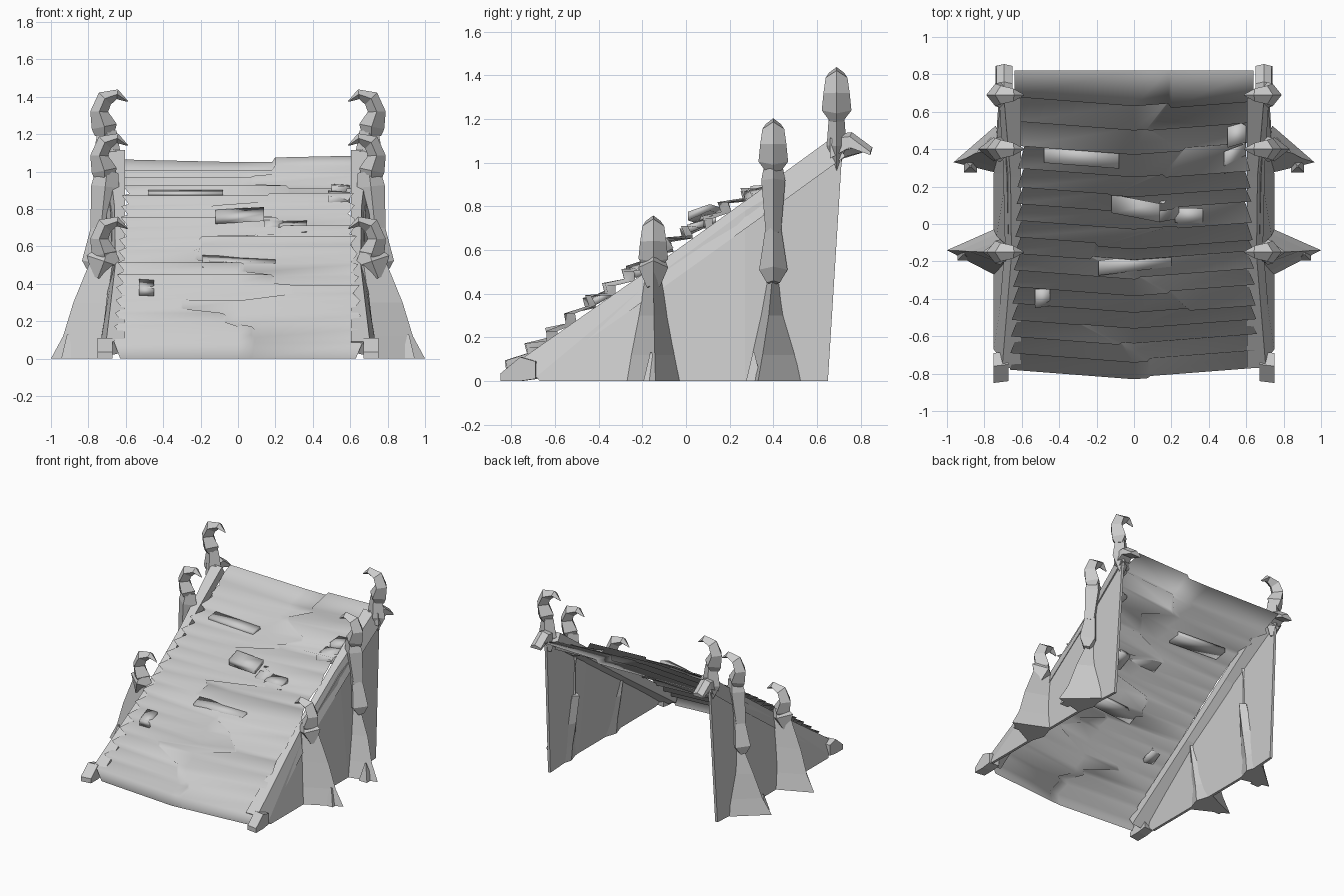
import bpy, bmesh, math, random
from mathutils import Vector

random.seed(4)
cube = bpy.data.objects.get("Cube")
if cube:
    bpy.data.objects.remove(cube)

mat = bpy.data.materials.new("weathered_grey")
mat.use_nodes = True
GREY = (0.6, 0.6, 0.6, 1)
mat.diffuse_color = GREY
mat.node_tree.nodes["Principled BSDF"].inputs["Base Color"].default_value = GREY


def finish(name, bm, smooth_angle=0):
    mesh = bpy.data.meshes.new(name)
    bm.to_mesh(mesh)
    bm.free()
    mesh.materials.append(mat)
    obj = bpy.data.objects.new(name, mesh)
    bpy.context.collection.objects.link(obj)
    if smooth_angle:
        bpy.ops.object.select_all(action='DESELECT')
        obj.select_set(True)
        bpy.context.view_layer.objects.active = obj
        bpy.ops.object.shade_smooth_by_angle(angle=math.radians(smooth_angle))


def skin(bm, rings):
    """Join equal rings of points into a closed solid."""
    loops = [[bm.verts.new(p) for p in ring] for ring in rings]
    n = len(loops[0])
    for a, b in zip(loops, loops[1:]):
        for i in range(n):
            j = (i + 1) % n
            bm.faces.new((a[i], a[j], b[j], b[i]))
    bm.faces.new(loops[0])
    bm.faces.new(loops[-1])
    bmesh.ops.recalc_face_normals(bm, faces=bm.faces)


def diamond_loft(bm, s, y, sections):
    """Diamond sections (x, z, half thickness, half width) along a path."""
    rings = []
    for i, (x, z, t, w) in enumerate(sections):
        a = sections[max(i - 1, 0)]
        b = sections[min(i + 1, len(sections) - 1)]
        d = Vector((b[0] - a[0], 0, b[1] - a[1])).normalized()
        n = Vector((d.z, 0, -d.x)) * t
        c, side = Vector((x, y, z)), Vector((0, w, 0))
        rings.append([Vector((p.x * s, p.y, p.z)) for p in (c + n, c + side, c - n, c - side)])
    skin(bm, rings)


# Curved deck profile: y, z of the step tops
DECK = [(-0.83, 0.05), (-0.7, 0.165), (-0.55, 0.285), (-0.3, 0.475), (0, 0.685),
        (0.2, 0.815), (0.36, 0.905), (0.55, 0.97), (0.69, 1.01), (0.85, 1.06)]


def deck_z(y):
    for (y0, z0), (y1, z1) in zip(DECK, DECK[1:]):
        if y <= y1:
            break
    return z0 + (z1 - z0) * (y - y0) / (y1 - y0)


def bow(x):
    return -0.05 * (1 - abs(x) / 0.65)


# Stepped deck: one sheet of risers and treads, with a crooked split along it
fronts = [-0.78 + 0.089 * i for i in range(12)] + [0.3, 0.42, 0.55, 0.68]
last = len(fronts) - 2
rows = []
for i, y in enumerate(fronts):
    half = 0.665 - 0.06 * i / len(fronts)
    split = 0.08 if i < 2 else 0.19 if i > last else random.uniform(-0.35, 0.35)
    lift = 0.025 if i > last else random.uniform(-0.02, 0.02)
    tooth = 0.035 if i < last else 0
    if i > last:
        half = 0.64
    xs = sorted([-half, 0, split - 0.008, split + 0.008, half])
    low, high = [], []
    for x in xs:
        up = lift if x > split else 0
        xl = x * (1 - tooth / half) if abs(x) == half else x
        z = deck_z(y) + up
        low.append((xl, y + bow(x) + 0.012, 0 if i == 0 else z - 0.045))
        high.append((x, y + bow(x) - up, z))
    rows += [low, high]
rows.append([(x, 0.82, z) for x, z in
             ((-0.64, 1.065), (0, 1.05), (0.182, 1.05), (0.198, 1.075), (0.64, 1.085))])
bm = bmesh.new()
grid = [[bm.verts.new(p) for p in row] for row in rows]
for a, b in zip(grid, grid[1:]):
    for i in range(len(a) - 1):
        bm.faces.new((a[i], a[i + 1], b[i + 1], b[i]))
finish("deck_steps", bm, 180)

# Loose patch boards: x range, y range, lift, skew
bm = bmesh.new()
for x0, x1, yf, yb, lift, skew in [
        (-0.12, 0.14, 0.1, 0.2, 0.01, -0.2), (0.14, 0.24, 0.05, 0.16, 0, 0.1),
        (0.22, 0.37, 0.04, 0.12, 0, -0.1), (-0.19, 0.2, -0.24, -0.16, 0.01, 0.12),
        (0.48, 0.6, 0.28, 0.4, 0.01, 0.3), (0.5, 0.6, 0.42, 0.53, 0, 0.2),
        (-0.48, -0.08, 0.34, 0.44, 0, 0), (-0.53, -0.45, -0.44, -0.34, 0.01, 0.2)]:
    rings = []
    for x in (x0, x1):
        dy, dz = bow(x) + skew * (x - x0), lift - skew * 0.3 * (x - x0)
        zf, zb = deck_z(yf) + dz, deck_z(yb) + dz - 0.03
        rings.append([(x, yf + dy, zf), (x, yb + dy, zb),
                      (x, yb + dy, zb - 0.03), (x, yf + dy, zf - 0.04)])
    skin(bm, rings)
finish("patch_boards", bm, 100)

# Horn curl, relative to the top of a post
HORN = [(0.015, -0.005, 0.05, 0.03), (0.015, 0.045, 0.068, 0.068), (0.042, 0.125, 0.048, 0.06),
        (0.012, 0.195, 0.045, 0.05), (-0.055, 0.218, 0.026, 0.034), (-0.11, 0.18, 0.003, 0.004)]

# Posts: name, y, horn base height, stacked column pieces
POSTS = [
    ("front", -0.15, 0.515, [[(0.70, 0.58, 0.05, 0.045), (0.715, 0.52, 0.1, 0.068),
                              (0.75, 0.43, 0.03, 0.03)]]),
    ("middle", 0.4, 0.96, [[(0.70, 1.0, 0.06, 0.04), (0.71, 0.92, 0.075, 0.055),
                            (0.735, 0.68, 0.055, 0.035)],
                           [(0.72, 0.74, 0.055, 0.03), (0.75, 0.51, 0.085, 0.065),
                            (0.77, 0.45, 0.03, 0.03)]]),
    ("rear", 0.69, 1.195, [[(0.70, 1.22, 0.05, 0.035), (0.70, 1.08, 0.075, 0.045),
                            (0.69, 0.96, 0.02, 0.01)]]),
]

# Wall stations: bottom y, bottom x, top y, top x, top z
WALL = [(-0.67, 0.75, -0.72, 0.715, 0.06), (-0.15, 0.75, -0.15, 0.67, 0.47),
        (0.27, 0.75, 0.27, 0.68, 0.78), (0.65, 0.725, 0.715, 0.71, 1.04)]

for side, s in (("left", 1), ("right", -1)):
    # Thin side wall, flared at the foot
    bm = bmesh.new()
    skin(bm, [[(s * xb, yb, 0), (s * xt, yt, zt), (s * (xt - 0.02), yt, zt), (s * (xb - 0.02), yb, 0)]
              for yb, xb, yt, xt, zt in WALL])
    finish(side + "_wall", bm)

    # Sloping rail with a slanted outer face
    bm = bmesh.new()
    skin(bm, [[(s * 0.605, y, z), (s * xo, y, z), (s * xl, y + 0.06, z - 0.085),
               (s * 0.605, y + 0.03, z - 0.055)]
              for xo, xl, y, z in ((0.705, 0.74, -0.77, 0.09), (0.655, 0.69, -0.17, 0.51),
                                   (0.66, 0.7, 0.25, 0.81), (0.695, 0.725, 0.67, 1.115))])
    finish(side + "_rail", bm)

    # Rail end caps
    bm = bmesh.new()
    skin(bm, [[(s * 0.67, y, z0), (s * 0.75, y - 0.01, z0), (s * 0.75, y - 0.01, z1),
               (s * 0.67, y, z1)]
              for y, z0, z1 in ((-0.84, 0, 0.035), (-0.75, 0, 0.11), (-0.68, 0.01, 0.09))])
    skin(bm, [[(s * 0.65, y, z0), (s * 0.74, y, z0), (s * 0.735, y, z1),
               (s * 0.695, y + 0.01, z1 + 0.02), (s * 0.65, y, z1)]
              for y, z0, z1 in ((0.66, 1.02, 1.11), (0.75, 1.07, 1.12), (0.845, 1.035, 1.05))])
    finish(side + "_rail_caps", bm)

    for name, y, top, columns in POSTS:
        bm = bmesh.new()
        for col in columns:
            diamond_loft(bm, s, y, col)
        finish(f"{side}_{name}_post", bm)
        bm = bmesh.new()
        diamond_loft(bm, s, y, [(0.70 + x, top + z, t, w) for x, z, t, w in HORN])
        finish(f"{side}_{name}_horn", bm)

        # Flared buttress, poking through the wall, with a small root spike
        if name != "rear":
            reach, skew = (1.0, 0.01) if name == "front" else (0.965, -0.07)
            bm = bmesh.new()
            skin(bm, [[(s * xw, y - w, z), (s * (reach - inset), y + skew * lean, z),
                       (s * xw, y + w, z), (s * (xw - 0.04), y, z)]
                      for z, xw, inset, w, lean in (
                          (0.52, 0.67, 0.21, 0.03, 0), (0.3, 0.7, 0.12, 0.065, 0.3),
                          (0.12, 0.73, 0.065, 0.1, 0.7), (0, 0.74, 0, 0.125, 1))])
            tip = reach - 0.09
            skin(bm, [[(s * (tip + dx), y + skew - 0.02 + dy, z)
                       for dx, dy in ((-r, -r), (r, -r), (r, r), (-r, r))]
                      for z, r in ((0, 0.035), (0.13, 0.004))])
            finish(f"{side}_{name}_buttress", bm)
